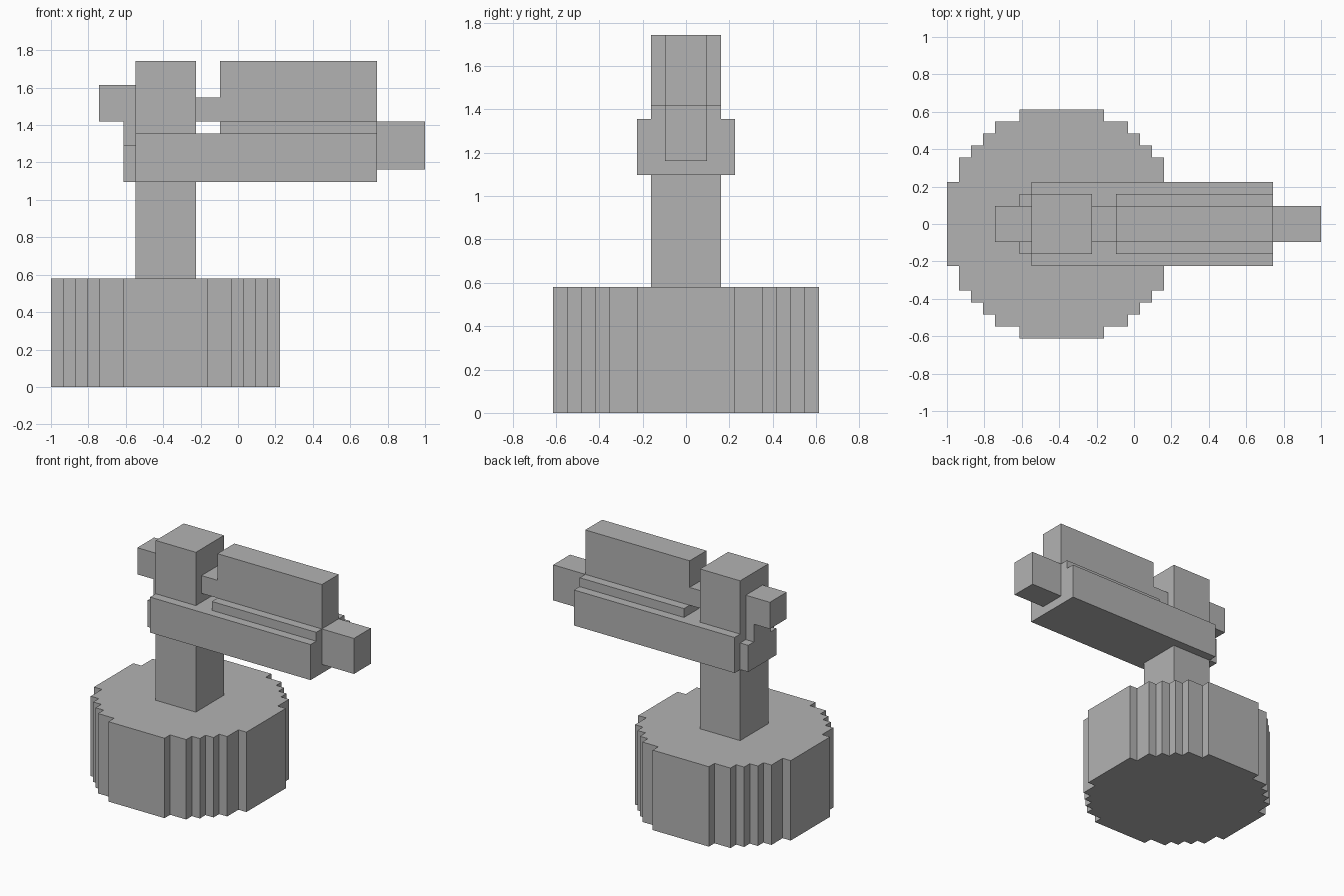
import bpy
import bmesh

UNIT = 2 / 31          # edge length of one block
BASE_X = -6            # centre of the round base, in blocks

cube = bpy.data.objects.get("Cube")
if cube:
    bpy.data.objects.remove(cube, do_unlink=True)

grey = bpy.data.materials.new("plain grey")
grey.use_nodes = True
colour = (0.45, 0.45, 0.45, 1)
grey.diffuse_color = colour
grey.node_tree.nodes["Principled BSDF"].inputs["Base Color"].default_value = colour


def prism(name, outline, bottom, top):
    """Extrude a closed outline, given in blocks, from bottom to top."""
    bm = bmesh.new()
    face = bm.faces.new([bm.verts.new((x * UNIT, y * UNIT, bottom * UNIT))
                         for x, y in outline])
    result = bmesh.ops.extrude_face_region(bm, geom=[face])
    raised = [v for v in result["geom"] if isinstance(v, bmesh.types.BMVert)]
    bmesh.ops.translate(bm, verts=raised, vec=(0, 0, (top - bottom) * UNIT))
    bmesh.ops.recalc_face_normals(bm, faces=bm.faces)
    mesh = bpy.data.meshes.new(name)
    bm.to_mesh(mesh)
    bm.free()
    mesh.materials.append(grey)
    obj = bpy.data.objects.new(name, mesh)
    bpy.context.collection.objects.link(obj)
    return obj


def box(name, x0, x1, half_y, bottom, top):
    prism(name, [(x0, -half_y), (x1, -half_y), (x1, half_y), (x0, half_y)], bottom, top)


# Stepped round base: one quarter of the stairs, mirrored to a full outline
corners = [(9.5, 3.5), (8.5, 5.5), (7.5, 6.5), (6.5, 7.5), (5.5, 8.5), (3.5, 9.5)]
quarter = []
for i, (x, y) in enumerate(corners):
    if i:
        quarter.append((x, corners[i - 1][1]))
    quarter.append((x, y))
half = quarter + [(-x, y) for x, y in reversed(quarter)]
outline = half + [(-x, -y) for x, y in half]
prism("round_base", [(x + BASE_X, y) for x, y in outline], 0, 9)

# Post below and above the arm
box("post", -8.5, -3.5, 2.5, 9, 17)
box("post_head", -8.5, -3.5, 2.5, 21, 27)

# Long arm with its stepped upper rail
box("arm", -8.5, 11.5, 3.5, 17, 21)
box("rail_ledge", -1.5, 11.5, 2.5, 21, 22)
box("upper_rail", -1.5, 11.5, 1.5, 22, 27)
box("rail_link", -3.5, -1.5, 1.5, 22, 24)
box("arm_tip", 11.5, 15.5, 1.5, 18, 22)

# Rear plate and rear block
box("rear_plate", -9.5, -8.5, 2.5, 17, 20)
box("rear_plate_top", -9.5, -8.5, 1.5, 20, 22)
box("rear_block", -11.5, -8.5, 1.5, 22, 25)
